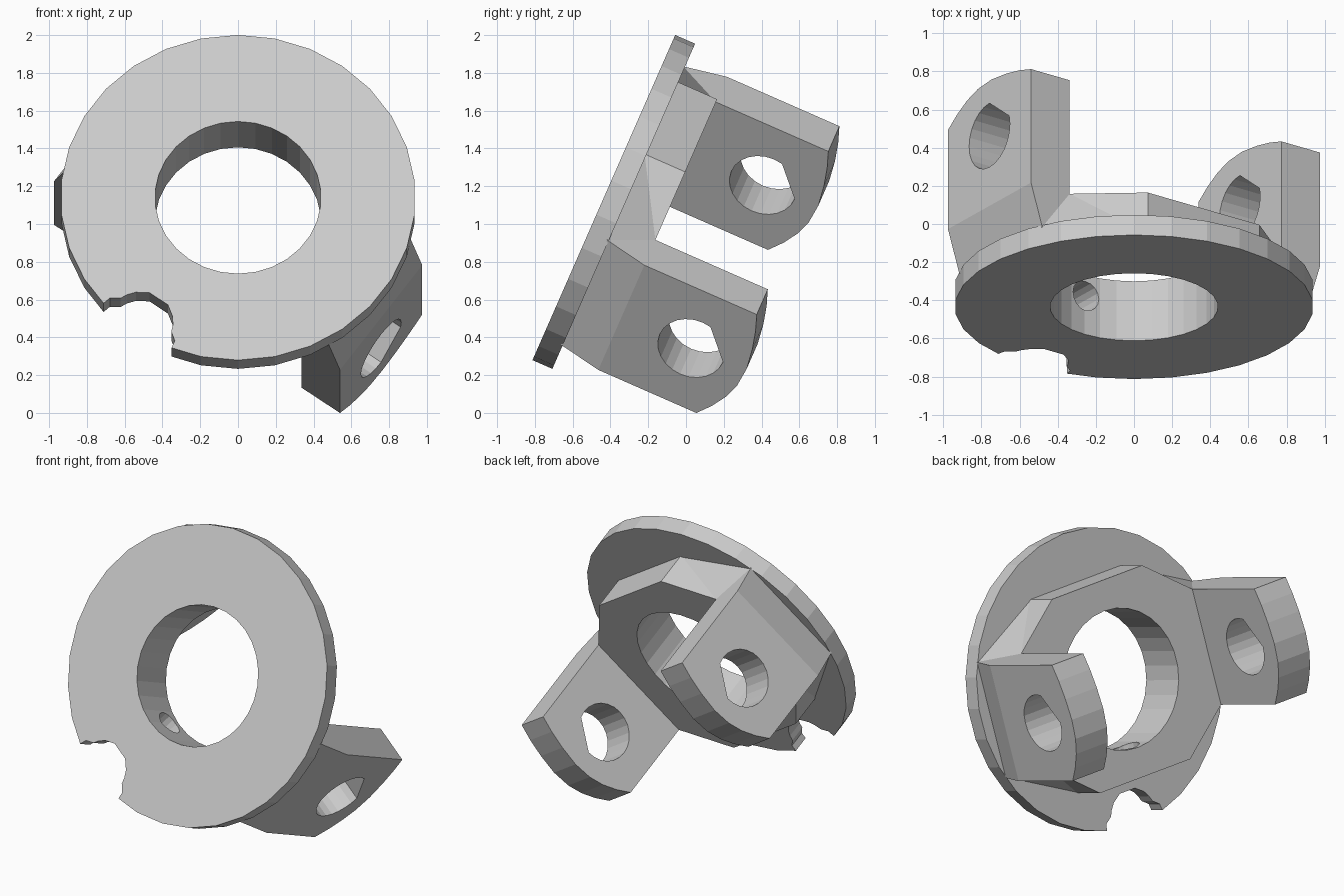
import bpy, bmesh, math
from mathutils import Vector

cube = bpy.data.objects.get("Cube")
if cube:
    bpy.data.objects.remove(cube, do_unlink=True)

# Tilted part frame: n points across the lugs, t along them, w out of the back
TILT, TURN = math.radians(23.7), math.radians(35.7)
UP = Vector((0, math.sin(TILT), math.cos(TILT)))
SIDE = Vector((1, 0, 0))
W = Vector((0, math.cos(TILT), -math.sin(TILT)))
N = SIDE * math.cos(TURN) - UP * math.sin(TURN)
T = SIDE * math.sin(TURN) + UP * math.cos(TURN)
CENTRE = Vector((0, -0.435, 1.14))

DISC_R, DISC_T, BORE_R = 0.94, 0.115, 0.44
HUB_W, FOOT_W = 0.34, 0.105
LUG_IN, LUG_OUT, LUG_FOOT, LUG_T = 0.683, 0.933, 0.86, 0.373
FLAT_N, FLAT_T = 0.36, 0.625

metal = bpy.data.materials.new("light_grey")
metal.use_nodes = True
grey = (0.6, 0.6, 0.6, 1)
metal.diffuse_color = grey
metal.node_tree.nodes["Principled BSDF"].inputs["Base Color"].default_value = grey


def make(name, faces):
    """Mesh object from faces given as lists of (n, t, w) points."""
    bm = bmesh.new()
    for face in faces:
        bm.faces.new([bm.verts.new(CENTRE + N * n + T * t + W * w) for n, t, w in face])
    bmesh.ops.remove_doubles(bm, verts=bm.verts, dist=0.0001)
    bmesh.ops.recalc_face_normals(bm, faces=bm.faces)
    mesh = bpy.data.meshes.new(name)
    bm.to_mesh(mesh)
    bm.free()
    mesh.materials.append(metal)
    ob = bpy.data.objects.new(name, mesh)
    bpy.context.collection.objects.link(ob)
    return ob


def prism(name, outline, low, high, axis):
    """Extrude an outline along one frame axis (0 = n, 1 = t, 2 = w)."""
    def at(p, d):
        q = list(p)
        q.insert(axis, d)
        return tuple(q)
    a, b = [[at(p, d) for p in outline] for d in (low, high)]
    k = len(a)
    return make(name, [a, b] + [[a[i], a[(i + 1) % k], b[(i + 1) % k], b[i]] for i in range(k)])


def circle(r, count, centre=(0, 0), phase=0.0):
    return [(centre[0] + r * math.cos(phase + math.tau * i / count),
             centre[1] + r * math.sin(phase + math.tau * i / count)) for i in range(count)]


# Round flange, one rim corner pointing straight up
disc = prism("flanged_bracket", circle(DISC_R, 30, phase=math.pi / 2 + TURN), 0, DISC_T, 2)

# Eight-sided hub with two lugs growing out of it
lug_profile = [(LUG_T, HUB_W), (LUG_T, 0.99), (0.27, 1.02), (0.153, 1.043), (0.02, 1.057),
               (-0.103, 1.046), (-0.2, 1.015), (-0.29, 0.967), (-LUG_T, 0.907), (-LUG_T, HUB_W)]
faces = []
for s in (1, -1):
    for k in (1, -1):
        a = (s * FLAT_N, k * FLAT_T, FOOT_W)
        b = (s * LUG_FOOT, k * LUG_T, FOOT_W)
        c = (s * LUG_IN, k * LUG_T, HUB_W)
        d = (s * FLAT_N, k * FLAT_T, HUB_W)
        e = (s * LUG_OUT, k * LUG_T, HUB_W)
        faces += [[a, b, c], [a, c, d], [b, e, c]]
    faces.append([(n, k * LUG_T, w) for k, n, w in
                  ((1, s * LUG_FOOT, FOOT_W), (-1, s * LUG_FOOT, FOOT_W),
                   (-1, s * LUG_OUT, HUB_W), (1, s * LUG_OUT, HUB_W))])
    faces.append([(n, s * FLAT_T, w) for n, w in
                  ((FLAT_N, FOOT_W), (-FLAT_N, FOOT_W), (-FLAT_N, HUB_W), (FLAT_N, HUB_W))])
    inner, outer = [[(s * n, t, w) for t, w in lug_profile] for n in (LUG_IN, LUG_OUT)]
    faces += [inner, outer]
    faces += [[inner[i], inner[i + 1], outer[i + 1], outer[i]] for i in range(len(inner) - 1)]
for n, w in ((LUG_FOOT, FOOT_W), (LUG_IN, HUB_W)):
    half = [(FLAT_N, FLAT_T), (n, LUG_T), (n, -LUG_T), (FLAT_N, -FLAT_T)]
    faces.append([(x, y, w) for x, y in half] + [(-x, -y, w) for x, y in half])
hub = make("hub_and_lugs", faces)

# Cutters: bore, rim notch, lug holes with one flattened side, radial screw hole
bore = prism("bore_cutter", circle(BORE_R, 30, phase=math.pi / 2 + TURN), -0.1, 0.5, 2)
edge = [(0.06, -0.72), (0.12, -0.76), (0.15, -0.80), (0.165, -0.835), (0.212, -0.868), (0.24, -1.0)]
notch = prism("notch_cutter", edge + [(-n, t) for n, t in reversed(edge)], -0.1, 0.2, 2)
angles = [math.radians(a) for a in range(75, 361, 15)]
pin = prism("lug_hole_cutter", [(0.183 * math.sin(a), 0.745 + 0.183 * math.cos(a)) for a in angles],
            -1.2, 1.2, 0)
screw = prism("screw_hole_cutter", circle(0.083, 16, (0, 0.22)), -0.8, -0.2, 1)

# Join and cut
for part, operation in ((hub, 'UNION'), (bore, 'DIFFERENCE'), (notch, 'DIFFERENCE'),
                        (pin, 'DIFFERENCE'), (screw, 'DIFFERENCE')):
    mod = disc.modifiers.new(part.name, 'BOOLEAN')
    mod.operation, mod.solver, mod.object = operation, 'EXACT', part
bpy.context.view_layer.update()
result = bpy.data.meshes.new_from_object(disc.evaluated_get(bpy.context.evaluated_depsgraph_get()))
disc.modifiers.clear()
disc.data = result
for part in (hub, bore, notch, pin, screw):
    bpy.data.objects.remove(part, do_unlink=True)
